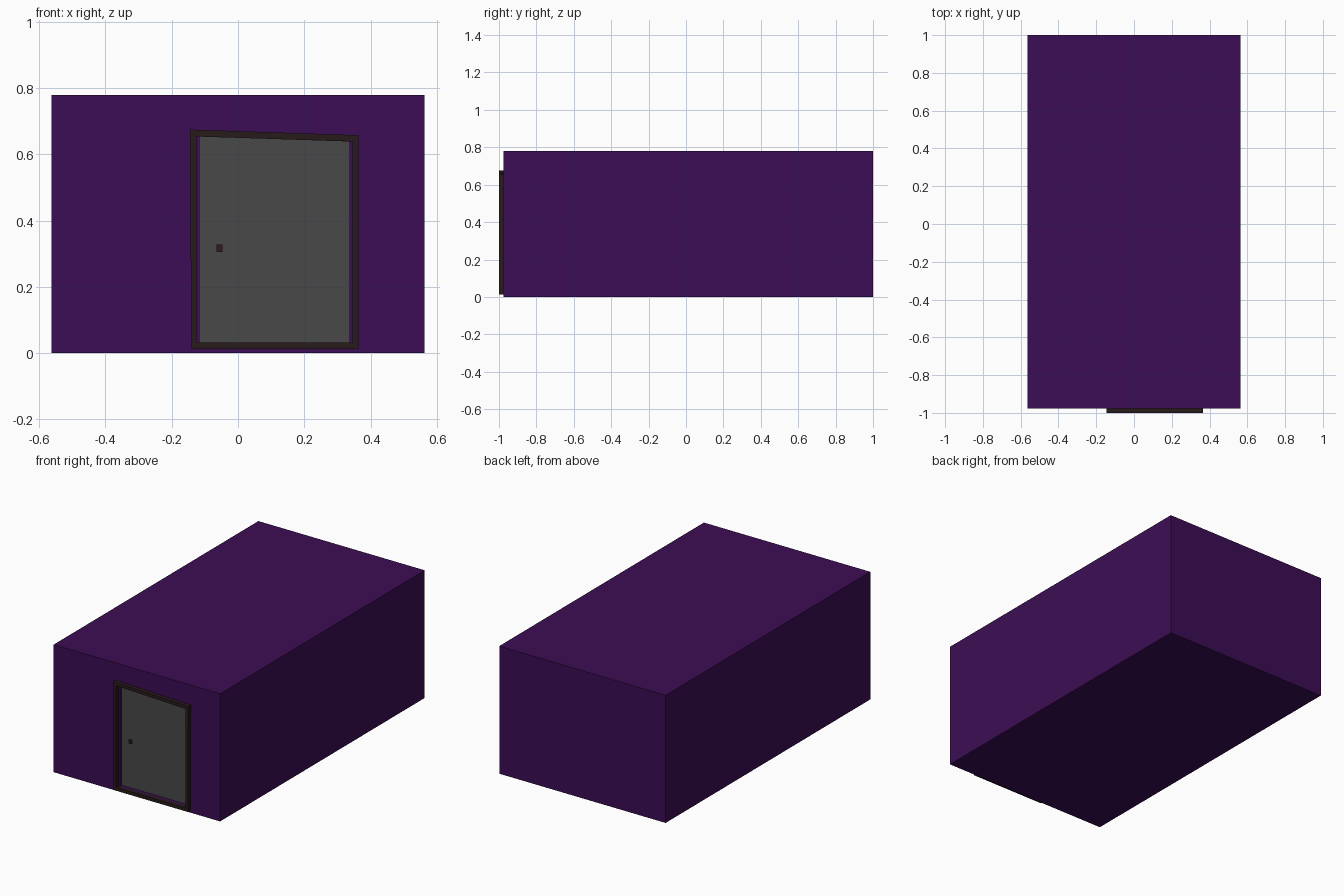
import bpy, bmesh

if "Cube" in bpy.data.objects:
    bpy.data.objects.remove(bpy.data.objects["Cube"])


def material(name, rgb):
    m = bpy.data.materials.new(name)
    m.diffuse_color = (*rgb, 1)
    m.use_nodes = True
    m.node_tree.nodes["Principled BSDF"].inputs["Base Color"].default_value = m.diffuse_color
    return m


PURPLE = material("purple_wall", (0.045, 0.004, 0.09))
GREY = material("door_grey", (0.065, 0.065, 0.065))
BROWN = material("dark_wood", (0.022, 0.011, 0.011))
HANDLE = material("handle_brown", (0.035, 0.011, 0.011))


def slab(name, outline, y0, y1, mat, hole=None):
    """Extrude an x-z outline from y0 to y1; a hole outline makes it a ring."""
    bm = bmesh.new()

    def loop(pts, y):
        return [bm.verts.new((x, y, z)) for x, z in pts]

    def bridge(a, b):
        n = len(a)
        for i in range(n):
            j = (i + 1) % n
            bm.faces.new((a[i], a[j], b[j], b[i]))

    of, ob = loop(outline, y0), loop(outline, y1)
    bridge(of, ob)
    if hole:
        hf, hb = loop(hole, y0), loop(hole, y1)
        bridge(hf, hb)
        bridge(of, hf)
        bridge(ob, hb)
    else:
        bm.faces.new(of)
        bm.faces.new(ob)
    bmesh.ops.recalc_face_normals(bm, faces=bm.faces)
    me = bpy.data.meshes.new(name)
    bm.to_mesh(me)
    bm.free()
    me.materials.append(mat)
    ob_ = bpy.data.objects.new(name, me)
    bpy.context.collection.objects.link(ob_)
    return ob_


def rect(x0, x1, z0, z1):
    return [(x0, z0), (x1, z0), (x1, z1), (x0, z1)]


WALL, RECESS = -0.976, -0.957
# doorway with a slightly sloping top
doorway = [(-0.116, 0.033), (0.336, 0.033), (0.336, 0.639), (-0.116, 0.654)]

# building block with a shallow pocket for the door
building = slab("building", rect(-0.5625, 0.5625, 0, 0.78), WALL, 1.0, PURPLE)
cutter = slab("doorway_cutter", doorway, -1.05, RECESS + 0.004, PURPLE)
cutter.hide_render = True
cut = building.modifiers.new("doorway", 'BOOLEAN')
cut.operation = 'DIFFERENCE'
cut.solver = 'EXACT'
cut.object = cutter
bpy.context.view_layer.objects.active = building
building.select_set(True)
bpy.ops.object.modifier_apply(modifier=cut.name)
bpy.data.objects.remove(cutter)

# recessed door panel and its handle
slab("door_panel", doorway, RECESS, RECESS + 0.004, GREY)
slab("door_handle", rect(-0.065, -0.047, 0.305, 0.328), RECESS - 0.008, RECESS, HANDLE)

# raised door frame
slab("door_frame",
     [(-0.141, 0.013), (0.363, 0.013), (0.364, 0.658), (-0.145, 0.675)],
     -1.0, WALL, BROWN,
     hole=[(-0.125, 0.033), (0.345, 0.033), (0.345, 0.639), (-0.125, 0.654)])
